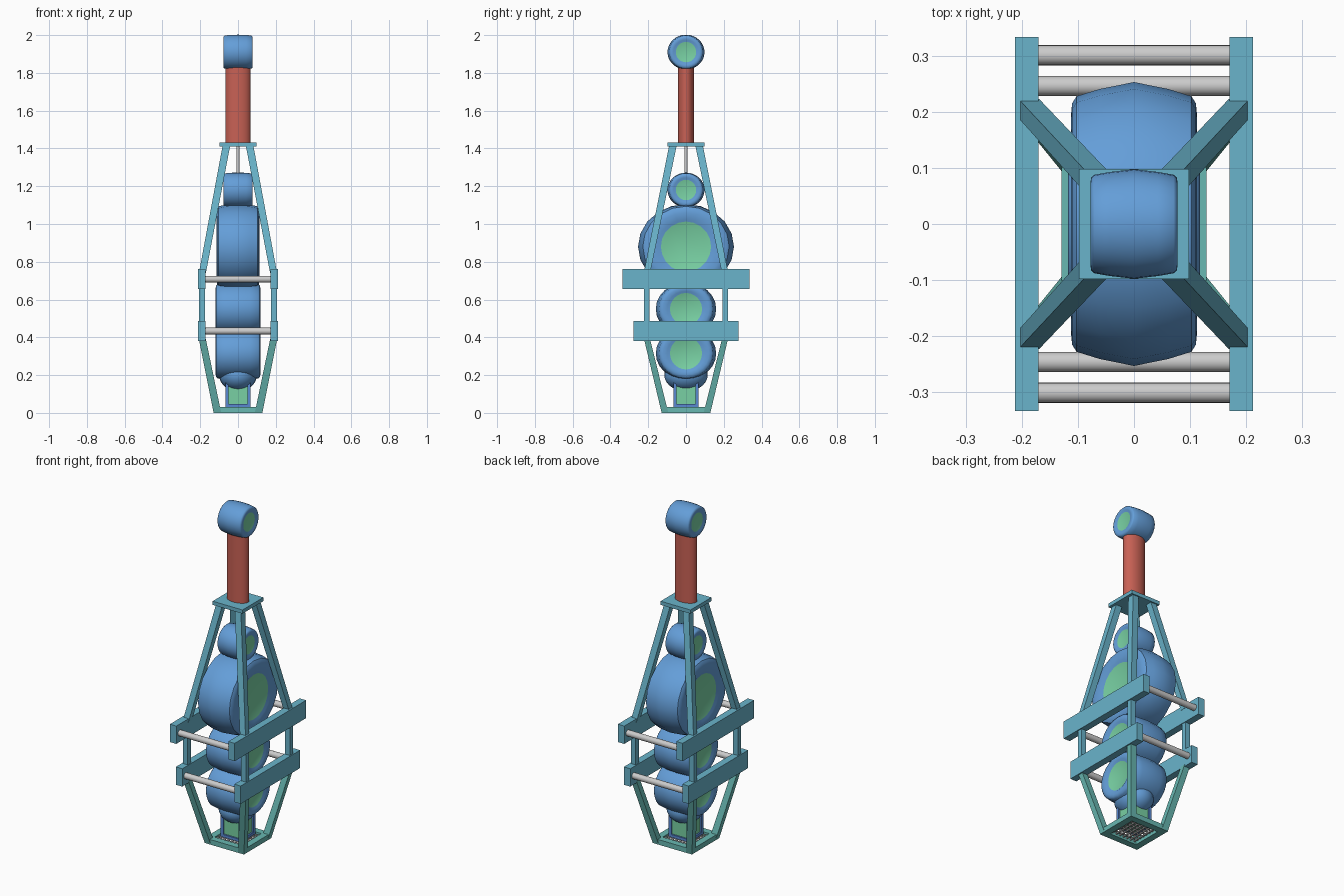
import bpy, bmesh, math
from mathutils import Matrix

old = bpy.data.objects.get("Cube")
if old:
    bpy.data.objects.remove(old)


def material(name, rgb):
    m = bpy.data.materials.new(name)
    m.use_nodes = True
    m.diffuse_color = (*rgb, 1)
    m.node_tree.nodes["Principled BSDF"].inputs["Base Color"].default_value = (*rgb, 1)
    return m


BLUE = material("blue", (0.127, 0.342, 0.69))
CYAN = material("cyan", (0.144, 0.456, 0.597))
TEAL = material("teal", (0.138, 0.479, 0.445))
GREEN = material("green", (0.188, 0.631, 0.366))
RED = material("red", (0.58, 0.12, 0.09))
GREY = material("light grey", (0.6, 0.6, 0.6))
INDIGO = material("deep blue", (0.10, 0.25, 0.64))


def finish(name, bm, mats, smooth=None):
    bmesh.ops.recalc_face_normals(bm, faces=bm.faces)
    me = bpy.data.meshes.new(name)
    bm.to_mesh(me)
    bm.free()
    ob = bpy.data.objects.new(name, me)
    bpy.context.collection.objects.link(ob)
    for m in mats:
        me.materials.append(m)
    if smooth:
        bpy.ops.object.select_all(action='DESELECT')
        ob.select_set(True)
        bpy.context.view_layer.objects.active = ob
        bpy.ops.object.shade_smooth_by_angle(angle=math.radians(smooth))
    return ob


def loft(bm, rings, mat=0, caps=True):
    """Skin a list of point rings."""
    vs = [[bm.verts.new(p) for p in r] for r in rings]
    n = len(vs[0])
    for a, b in zip(vs, vs[1:]):
        for i in range(n):
            j = (i + 1) % n
            bm.faces.new((a[i], a[j], b[j], b[i])).material_index = mat
    if caps:
        bm.faces.new(vs[0])
        bm.faces.new(vs[-1])


def rect(x0, x1, y0, y1, z):
    return [(x0, y0, z), (x1, y0, z), (x1, y1, z), (x0, y1, z)]


def box(bm, x0, x1, y0, y1, z0, z1):
    loft(bm, [rect(x0, x1, y0, y1, z0), rect(x0, x1, y0, y1, z1)])


def cylinder(bm, radius, length, center, axis=None):
    rot = Matrix.Rotation(math.pi / 2, 4, axis) if axis else Matrix()
    bmesh.ops.create_cone(bm, cap_ends=True, segments=20, radius1=radius, radius2=radius,
                          depth=length, matrix=Matrix.Translation(center) @ rot)


def barrel(name, z, hw, ry, rz, hub, n):
    """Crowned drum lying along x, with a green hub disc in each end."""
    def ring(x, a, b):
        return [(x, a * math.cos(2 * math.pi * i / n), z + b * math.sin(2 * math.pi * i / n))
                for i in range(n)]
    half = [(hw * 0.55, ry * 0.95, rz * 0.99), (hw * 0.91, ry * 0.9, rz * 0.95),
            (hw * 0.98, ry * 0.85, rz * 0.89), (hw, ry * 0.76, rz * 0.8),
            (hw * 0.985, (ry * 0.6 + hub) / 2 + 0.01, (rz * 0.6 + hub) / 2 + 0.01),
            (hw * 0.93, hub, hub)]
    bm = bmesh.new()
    rings = [ring(-x, a, b) for x, a, b in reversed(half)]
    rings += [ring(0, ry, rz)] + [ring(*p) for p in half]
    loft(bm, rings)
    for f in bm.faces:
        if len(f.verts) == n:
            f.material_index = 1
    finish(name, bm, [BLUE, GREEN], 40)


# Stacked drums
barrel("top_drum", 1.91, 0.078, 0.098, 0.092, 0.054, 32)
barrel("small_drum", 1.18, 0.078, 0.098, 0.092, 0.054, 32)
barrel("large_drum", 0.88, 0.113, 0.254, 0.225, 0.133, 20)
barrel("middle_drum", 0.55, 0.118, 0.16, 0.14, 0.085, 24)
barrel("lower_drum", 0.315, 0.118, 0.16, 0.14, 0.085, 24)

# Rounded bulb beneath the drums
bm = bmesh.new()
bmesh.ops.create_uvsphere(bm, u_segments=24, v_segments=14, radius=1,
                          matrix=Matrix.Translation((0, 0, 0.2)) @ Matrix.Diagonal((0.1, 0.115, 0.085, 1)))
finish("bulb", bm, [BLUE], 60)

# Oval handle
bm = bmesh.new()
loft(bm, [[(0.067 * math.cos(t * math.pi / 16), 0.043 * math.sin(t * math.pi / 16), z)
           for t in range(32)] for z in (1.43, 1.85)])
finish("handle", bm, [RED], 40)

# Wire between the top plate and the small drum
bm = bmesh.new()
cylinder(bm, 0.008, 0.17, (0, 0, 1.335))
finish("hanging_wire", bm, [GREY], 40)

# Top plate
bm = bmesh.new()
box(bm, -0.098, 0.098, -0.098, 0.098, 1.41, 1.432)
finish("top_plate", bm, [CYAN])


# Corner legs: each is a skewed bar, repeated in four corners
def legs(name, low, high, mat):
    bm = bmesh.new()
    for sx in (-1, 1):
        for sy in (-1, 1):
            loft(bm, [rect(sx * a, sx * b, sy * c, sy * d, z) for a, b, c, d, z in (low, high)])
    finish(name, bm, [mat])


legs("upper_legs", (0.17, 0.207, 0.19, 0.224, 0.74), (0.042, 0.082, 0.05, 0.09, 1.412), CYAN)
legs("middle_legs", (0.175, 0.207, 0.192, 0.222, 0.44), (0.175, 0.207, 0.192, 0.222, 0.7), CYAN)
legs("lower_legs", (0.09, 0.13, 0.095, 0.13, 0.005), (0.17, 0.207, 0.19, 0.222, 0.39), TEAL)

# Side rails and the rods that tie them together
for level, z, reach, rod_y in (("upper", 0.708, 0.335, 0.302), ("lower", 0.433, 0.279, 0.247)):
    bm = bmesh.new()
    for s in (-1, 1):
        box(bm, s * 0.171, s * 0.213, -reach, reach, z - 0.053, z + 0.053)
    finish(level + "_rails", bm, [CYAN])
    bm = bmesh.new()
    for s in (-1, 1):
        cylinder(bm, 0.018, 0.36, (0, s * rod_y, z), 'Y')
    finish(level + "_rods", bm, [GREY], 40)

# Base frame with a wire grille
bm = bmesh.new()
for s in (-1, 1):
    box(bm, s * 0.09, s * 0.13, -0.13, 0.13, 0, 0.03)
    box(bm, -0.09, 0.09, s * 0.09, s * 0.13, 0, 0.03)
finish("base_frame", bm, [TEAL])

bm = bmesh.new()
for i in range(-3, 4):
    c = i * 0.025
    box(bm, c - 0.004, c + 0.004, -0.092, 0.092, 0.012, 0.018)
    box(bm, -0.092, 0.092, c - 0.004, c + 0.004, 0.018, 0.024)
finish("base_grille", bm, [GREY])

# Lantern box: green core inside a blue edge frame
bm = bmesh.new()
box(bm, -0.058, 0.058, -0.058, 0.058, 0.032, 0.18)
finish("box_core", bm, [GREEN])

bm = bmesh.new()
for sx in (-1, 1):
    for sy in (-1, 1):
        box(bm, sx * 0.05, sx * 0.067, sy * 0.05, sy * 0.067, 0.03, 0.18)
    box(bm, sx * 0.05, sx * 0.067, -0.05, 0.05, 0.03, 0.047)
    box(bm, -0.05, 0.05, sx * 0.05, sx * 0.067, 0.03, 0.047)
finish("box_frame", bm, [INDIGO])
